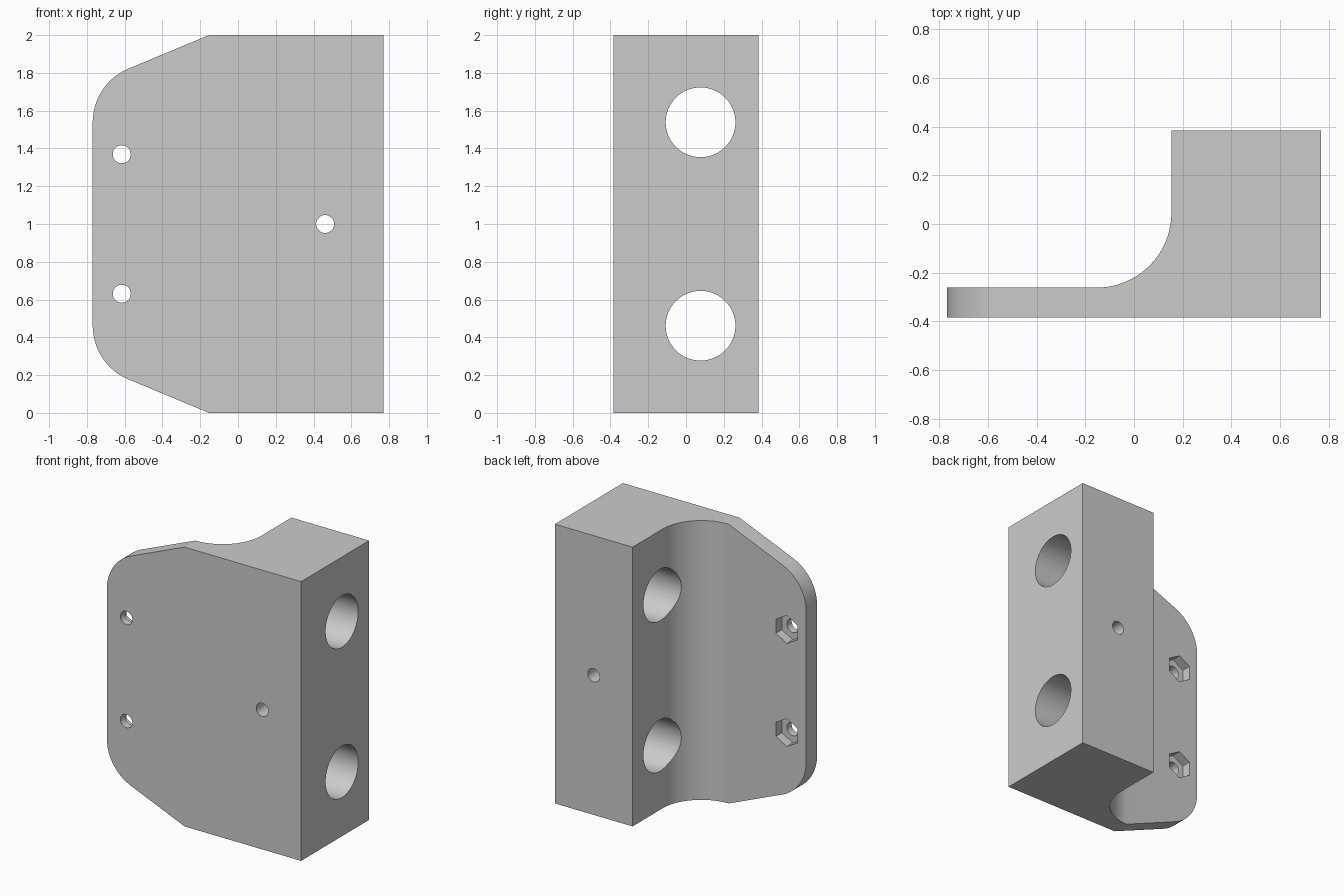
import bpy, bmesh
from math import sin, cos, radians, tau
from mathutils import Matrix, Vector

if "Cube" in bpy.data.objects:
    bpy.data.objects.remove(bpy.data.objects["Cube"], do_unlink=True)

MM = 2 / 65          # the part is 65 mm tall
W, D, H = 25 * MM, 12.5 * MM, 65 * MM

grey = bpy.data.materials.new("plain_grey")
grey.use_nodes = True
grey.diffuse_color = (0.6, 0.6, 0.6, 1)
grey.node_tree.nodes["Principled BSDF"].inputs["Base Color"].default_value = (0.6, 0.6, 0.6, 1)


def arc(cx, cy, r, start, end, steps=20):
    angles = [radians(start + (end - start) * i / steps) for i in range(steps + 1)]
    return [(cx + r * cos(a), cy + r * sin(a)) for a in angles]


def prism(name, points, sweep):
    """Extrude a closed loop of 3D points along a vector."""
    bm = bmesh.new()
    face = bm.faces.new([bm.verts.new(p) for p in points])
    ext = bmesh.ops.extrude_face_region(bm, geom=[face])
    verts = [v for v in ext["geom"] if isinstance(v, bmesh.types.BMVert)]
    bmesh.ops.translate(bm, verts=verts, vec=sweep)
    bmesh.ops.recalc_face_normals(bm, faces=bm.faces)
    mesh = bpy.data.meshes.new(name)
    bm.to_mesh(mesh)
    bm.free()
    mesh.materials.append(grey)
    obj = bpy.data.objects.new(name, mesh)
    bpy.context.collection.objects.link(obj)
    return obj


def ring(center, axis, r, sides, turn=0):
    """Regular polygon facing along x or y."""
    pts = []
    for i in range(sides):
        a = tau * i / sides + radians(turn)
        u, v = r * cos(a), r * sin(a)
        offset = Vector((0, u, v)) if axis == "x" else Vector((u, 0, v))
        pts.append(Vector(center) + offset)
    return pts


def boolean(target, cutter, operation):
    mod = target.modifiers.new(operation.lower(), "BOOLEAN")
    mod.object, mod.operation, mod.solver = cutter, operation, "EXACT"
    bpy.context.view_layer.objects.active = target
    bpy.ops.object.modifier_apply(modifier=mod.name)
    bpy.data.objects.remove(cutter, do_unlink=True)


# Body: block and thin plate joined by a concave fillet, swept upward
plate_back = -D + 4 * MM
plan = [(-W, -D), (W, -D), (W, D), (5 * MM, D)]
plan += arc(-5 * MM, plate_back + 10 * MM, 10 * MM, 0, -90)
plan += [(-W, plate_back)]
body = prism("mounting_bracket", [(x, y, 0) for x, y in plan], (0, 0, H))

# Side outline: slanted corners running into large rounds
upper = [(-5 * MM, H)] + arc(-15 * MM, 50 * MM, 10 * MM, 112.62, 180)
lower = [(x, H - z) for x, z in reversed(upper)]
outline = upper + lower + [(1, 0), (1, H)]
# overshoot the flat top and bottom so no faces coincide
outline = [(-5 * MM, H + 0.1)] + upper + lower + [(-5 * MM, -0.1), (1, -0.1), (1, H + 0.1)]
boolean(body, prism("outline_cutter", [(x, -1, z) for x, z in outline], (0, 2, 0)), "INTERSECT")

# Two wide rod bores across the block
for z in (15 * MM, 50 * MM):
    boolean(body, prism("bore_cutter", ring((-1, 2.5 * MM, z), "x", 6 * MM, 64), (2, 0, 0)), "DIFFERENCE")

# Screw holes from front to back
plate_holes = [(-20 * MM, 20.5 * MM), (-20 * MM, 44.5 * MM)]
for x, z in plate_holes + [(15 * MM, H / 2)]:
    boolean(body, prism("screw_cutter", ring((x, -1, z), "y", 1.55 * MM, 32), (0, 2, 0)), "DIFFERENCE")

# Hexagonal nut pockets in the back of the plate
for x, z in plate_holes:
    start = (x, plate_back - 2.2 * MM, z)
    boolean(body, prism("nut_cutter", ring(start, "y", 3.25 * MM, 6, 30), (0, 0.3, 0)), "DIFFERENCE")

# Smooth the round surfaces, keep the edges sharp
bpy.ops.object.select_all(action="DESELECT")
body.select_set(True)
bpy.context.view_layer.objects.active = body
bpy.ops.object.shade_smooth_by_angle(angle=radians(20))
